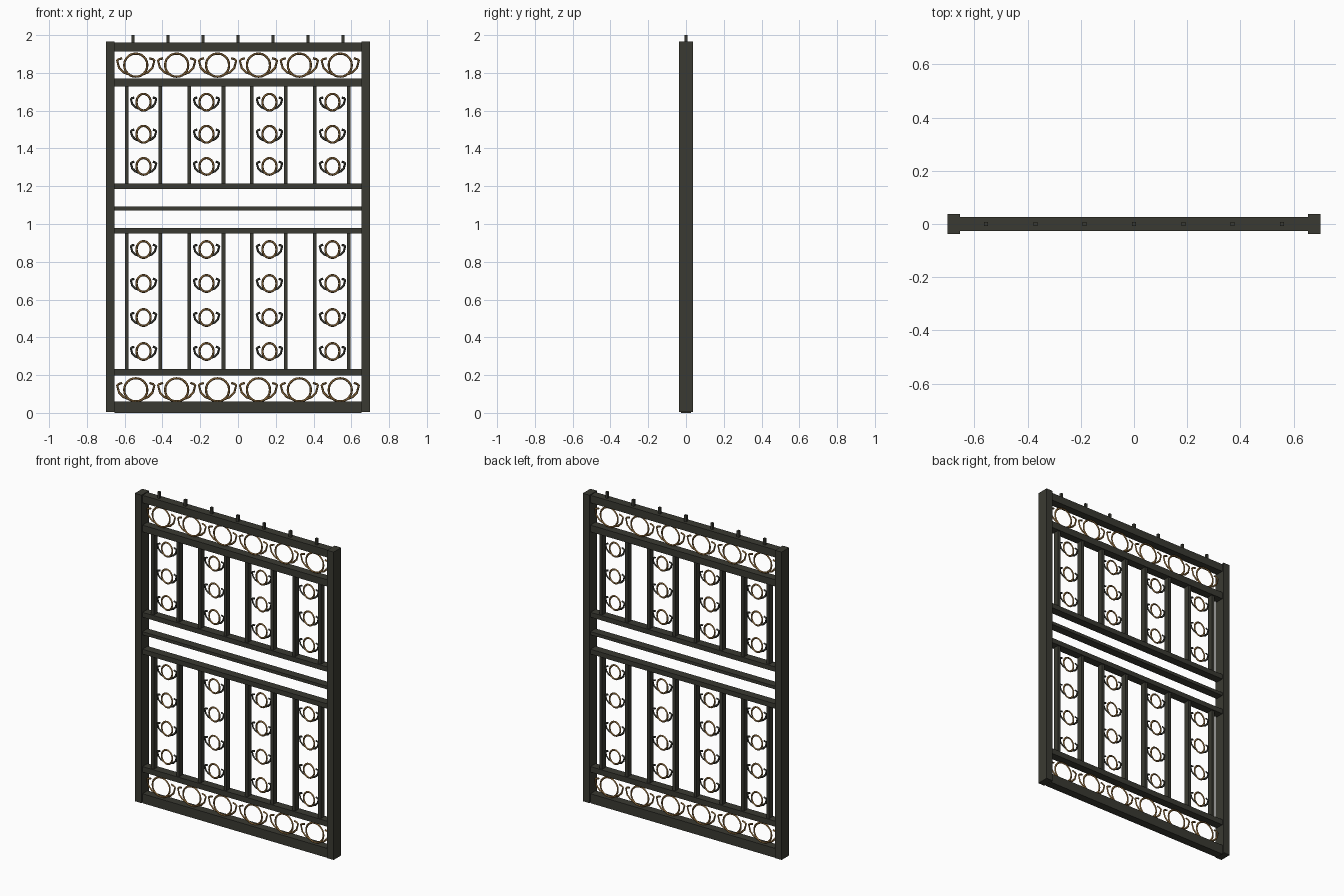
import bpy
import math

cube = bpy.data.objects.get("Cube")
if cube:
    bpy.data.objects.remove(cube, do_unlink=True)


def material(name, rgb):
    m = bpy.data.materials.new(name)
    m.use_nodes = True
    m.diffuse_color = (*rgb, 1)
    bsdf = next(n for n in m.node_tree.nodes if n.type == 'BSDF_PRINCIPLED')
    bsdf.inputs["Base Color"].default_value = (*rgb, 1)
    return m


IRON = material("dark iron", (0.042, 0.042, 0.032))
BRONZE = material("bronze", (0.24, 0.13, 0.04))


def box(name, x, z0, z1, width, depth):
    bpy.ops.mesh.primitive_cube_add(size=1, location=(x, 0, (z0 + z1) / 2))
    ob = bpy.context.object
    ob.name = name
    ob.scale = (width, depth, z1 - z0)
    bpy.ops.object.transform_apply(location=False, rotation=False, scale=True)
    ob.data.materials.append(IRON)


def wire(name, paths, closed, handle, radius, mat):
    """Square-section wire swept along paths of (x, z) points."""
    curve = bpy.data.curves.new(name, 'CURVE')
    curve.dimensions = '3D'
    curve.bevel_depth = radius
    curve.bevel_resolution = 0
    curve.resolution_u = 3 if closed else 1
    curve.use_fill_caps = True
    for points in paths:
        s = curve.splines.new('BEZIER')
        s.bezier_points.add(len(points) - 1)
        for p, (x, z) in zip(s.bezier_points, points):
            p.co = (x, 0, z)
            p.handle_left_type = p.handle_right_type = handle
        s.use_cyclic_u = closed
    curve.materials.append(mat)
    ob = bpy.data.objects.new(name, curve)
    bpy.context.collection.objects.link(ob)


# Angular scroll beside a ring: from the lower rim outward, up and hooked back in
SCROLL = [(-0.026, -0.033), (-0.044, -0.026), (-0.06, -0.01),
          (-0.067, 0.016), (-0.062, 0.021), (-0.049, 0.025)]


def ornament(name, cx, cz, rx, rz, scale, radius, scroll_mat):
    angles = [math.tau * i / 8 for i in range(8)]
    ring = [(cx + rx * math.cos(a), cz + rz * math.sin(a)) for a in angles]
    wire(name + "_ring", [ring], True, 'AUTO', radius, BRONZE)
    scrolls = [[(cx + side * x * scale, cz + z * scale) for x, z in SCROLL]
               for side in (1, -1)]
    wire(name + "_scrolls", scrolls, False, 'VECTOR', radius, scroll_mat)


# Side posts
for side, x in (("right", -0.677), ("left", 0.677)):
    box(side + "_post", x, 0.005, 1.965, 0.046, 0.076)

# Horizontal rails
RAILS = {"bottom_rail": (0.0, 0.06), "lower_frieze_rail": (0.198, 0.233),
         "lower_middle_rail": (0.949, 0.98), "thin_middle_rail": (1.072, 1.092),
         "upper_middle_rail": (1.184, 1.215), "upper_frieze_rail": (1.727, 1.77),
         "top_rail": (1.912, 1.96)}
for name, (z0, z1) in RAILS.items():
    box(name, 0, z0, z1, 1.31, 0.052)

# Pins on the top rail
for i in range(7):
    box("top_pin", (i - 3) * 0.185, 1.95, 2.0, 0.015, 0.015)

# Upright bars in both panels
for x in (-0.589, -0.411, -0.259, -0.077, 0.072, 0.252, 0.406, 0.587):
    box("lower_bar", x, 0.225, 0.96, 0.019, 0.036)
    box("upper_bar", x, 1.205, 1.735, 0.019, 0.036)

# Small ornaments stacked between pairs of bars
for col in range(4):
    x = (col - 1.5) / 3
    for z in [0.325 + 0.18 * i for i in range(4)] + [1.305 + 0.17 * i for i in range(3)]:
        ornament("small", x, z, 0.037, 0.044, 1, 0.006, IRON)

# Large ornaments in the top and bottom friezes
for col in range(6):
    for z in (0.122, 1.841):
        ornament("large", (col - 2.5) * 0.2165, z, 0.061, 0.061, 1.47, 0.006, BRONZE)
